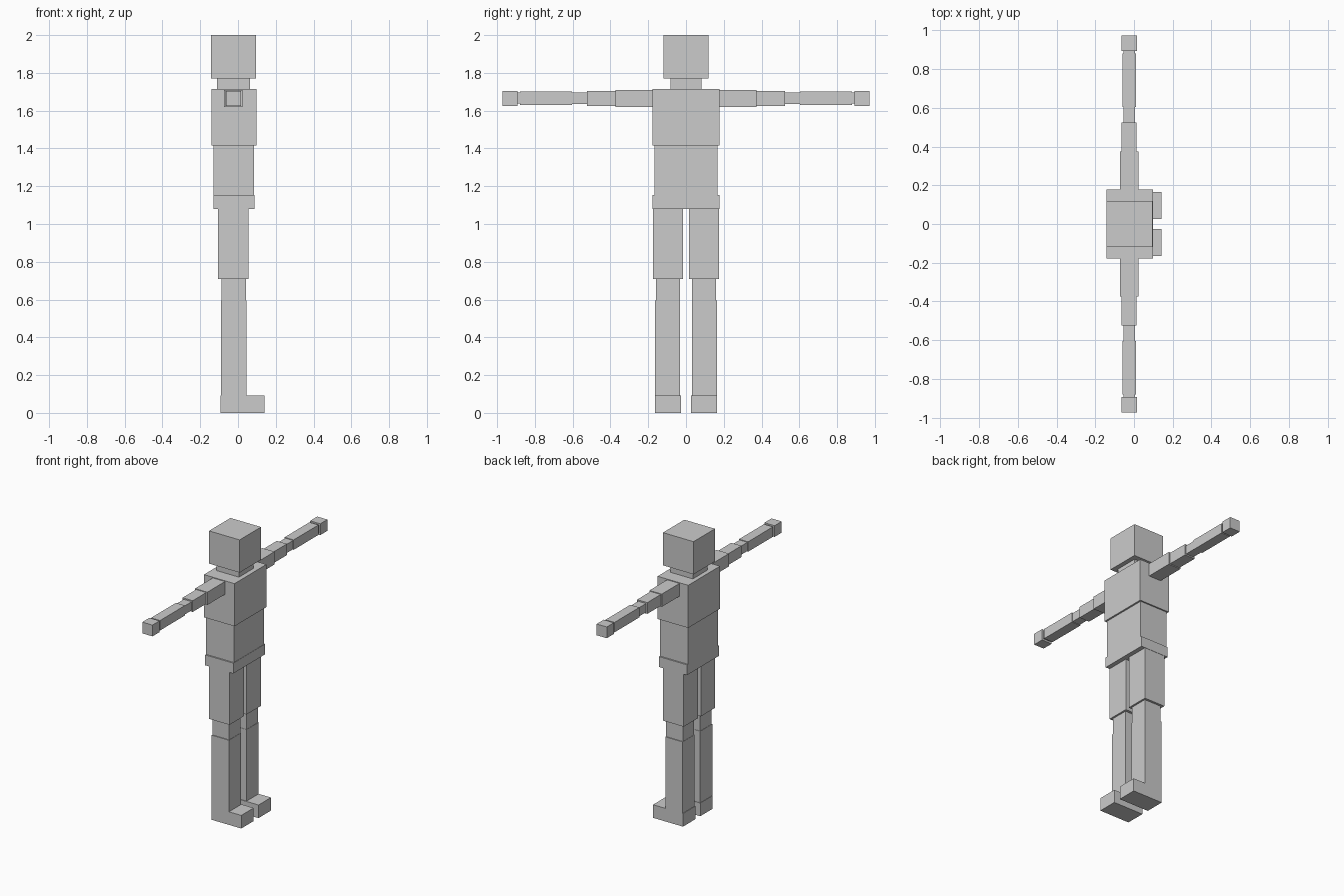
import bpy
import bmesh
from mathutils import Vector


def box(name, x, y, z):
    """Box spanning the given (min, max) ranges."""
    bm = bmesh.new()
    bmesh.ops.create_cube(bm, size=1)
    lo, hi = Vector((x[0], y[0], z[0])), Vector((x[1], y[1], z[1]))
    size, mid = hi - lo, (hi + lo) / 2
    for v in bm.verts:
        v.co = Vector(c * s for c, s in zip(v.co, size))
    mesh = bpy.data.meshes.new(name)
    bm.to_mesh(mesh)
    bm.free()
    obj = bpy.data.objects.new(name, mesh)
    obj.location = mid
    bpy.context.collection.objects.link(obj)


# Torso and head: x range, half width in y, z range
central = {
    "head": ((-0.142, 0.096), 0.119, (1.77, 2.0)),
    "neck": ((-0.110, 0.064), 0.081, (1.715, 1.77)),
    "chest": ((-0.141, 0.097), 0.177, (1.415, 1.715)),
    "abdomen": ((-0.131, 0.085), 0.167, (1.15, 1.415)),
    "pelvis": ((-0.131, 0.087), 0.177, (1.08, 1.153)),
}
for name, (x, half, z) in central.items():
    box(name, x, (-half, half), z)

# Limbs: x range, y range, z range on the +y side, mirrored to -y
limbs = {
    "thigh": ((-0.105, 0.056), (0.015, 0.175), (0.71, 1.08)),
    "knee": ((-0.087, 0.043), (0.033, 0.159), (0.595, 0.71)),
    "shin": ((-0.089, 0.045), (0.031, 0.165), (0.09, 0.595)),
    "foot": ((-0.092, 0.141), (0.027, 0.165), (0.0, 0.092)),
    "shoulder": ((-0.073, 0.023), (0.177, 0.373), (1.62, 1.71)),
    "upper_arm": ((-0.065, 0.014), (0.373, 0.523), (1.626, 1.705)),
    "elbow": ((-0.055, 0.006), (0.523, 0.604), (1.635, 1.696)),
    "forearm": ((-0.060, 0.010), (0.604, 0.880), (1.631, 1.701)),
    "wrist": ((-0.053, 0.004), (0.880, 0.893), (1.638, 1.695)),
    "hand": ((-0.064, 0.015), (0.893, 0.972), (1.626, 1.705)),
}
for name, (x, y, z) in limbs.items():
    box(name + "_left", x, y, z)
    box(name + "_right", x, (-y[1], -y[0]), z)
